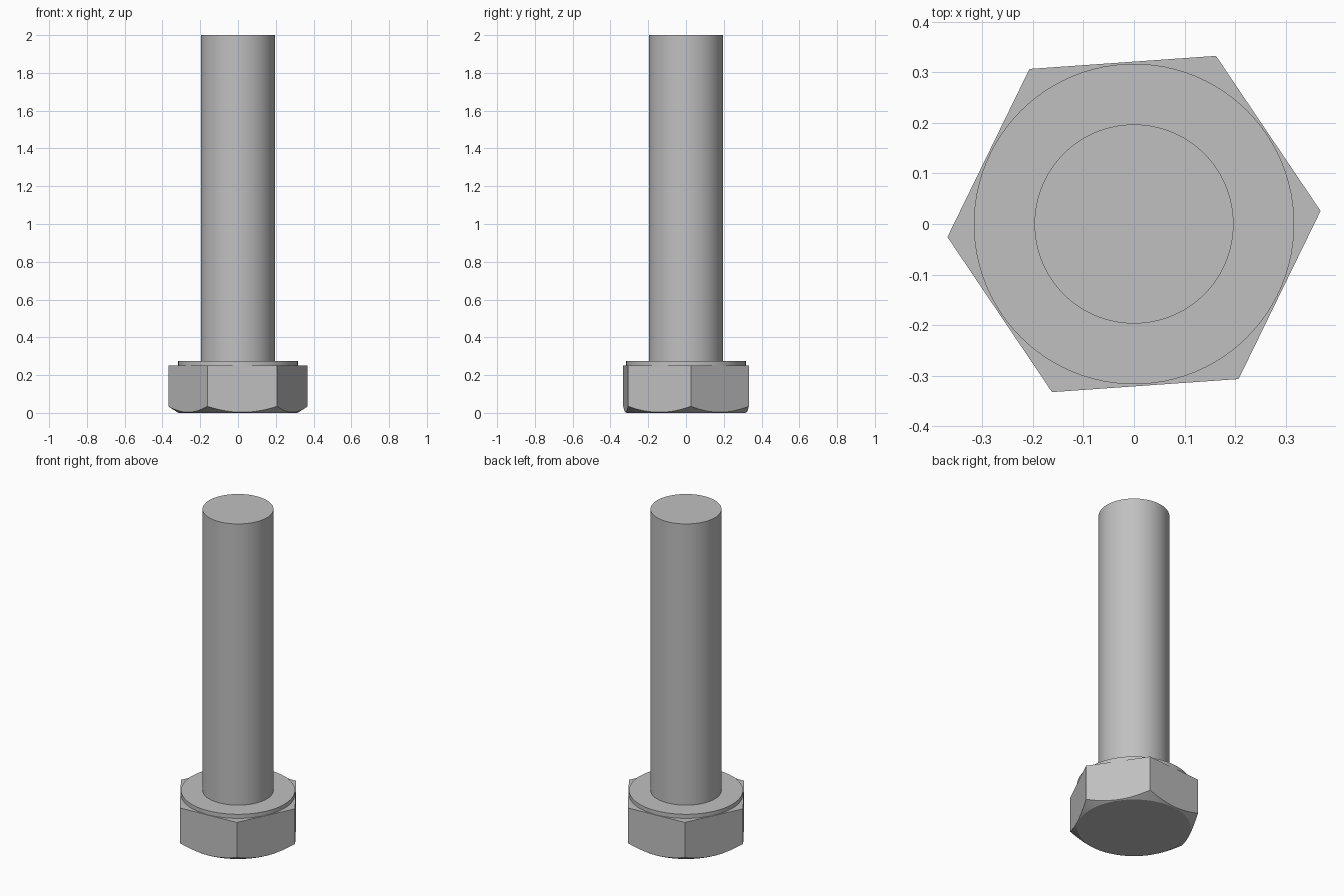
import bpy, bmesh
from math import cos, sin, pi, radians

if "Cube" in bpy.data.objects:
    bpy.data.objects.remove(bpy.data.objects["Cube"], do_unlink=True)

HEX_R, TURN = 0.37, radians(4)          # head corner radius and rotation
HEAD_TOP, COLLAR_TOP, TIP = 0.25, 0.275, 2.0
CHAMFER_R, SLOPE = 0.315, 0.63
STEPS = 16                              # chamfer segments per head side

steel = bpy.data.materials.new("steel_grey")
steel.use_nodes = True
colour = (0.53, 0.53, 0.53, 1)
steel.diffuse_color = colour
steel.node_tree.nodes["Principled BSDF"].inputs["Base Color"].default_value = colour


def finish(name, bm):
    """Turn a bmesh into a smooth object that keeps its hard edges."""
    bmesh.ops.recalc_face_normals(bm, faces=bm.faces)
    mesh = bpy.data.meshes.new(name)
    bm.to_mesh(mesh)
    bm.free()
    for poly in mesh.polygons:
        poly.use_smooth = True
    mesh.set_sharp_from_angle(angle=radians(25))
    mesh.materials.append(steel)
    obj = bpy.data.objects.new(name, mesh)
    bpy.context.collection.objects.link(obj)
    return obj


def cylinder(name, radius, bottom, top):
    bm = bmesh.new()
    bmesh.ops.create_cone(bm, cap_ends=True, segments=96, radius1=radius,
                          radius2=radius, depth=top - bottom)
    bmesh.ops.translate(bm, verts=bm.verts, vec=(0, 0, (bottom + top) / 2))
    return finish(name, bm)


# Hexagonal head with a conical chamfer under it
bm = bmesh.new()
count = 6 * STEPS
inner, lower, upper = [], [], []
for i in range(count):
    a = TURN + 2 * pi * i / count
    off = (i % STEPS) / STEPS * pi / 3 - pi / 6
    r = HEX_R * cos(pi / 6) / cos(off)
    inner.append(bm.verts.new((CHAMFER_R * cos(a), CHAMFER_R * sin(a), 0)))
    lower.append(bm.verts.new((r * cos(a), r * sin(a), SLOPE * (r - CHAMFER_R))))
    if i % STEPS == 0:
        upper.append(bm.verts.new((r * cos(a), r * sin(a), HEAD_TOP)))
bm.faces.new(inner)
bm.faces.new(upper)
for i in range(count):
    j = (i + 1) % count
    bm.faces.new((inner[i], inner[j], lower[j], lower[i]))
for s in range(6):
    arc = [lower[(s * STEPS + k) % count] for k in range(STEPS + 1)]
    bm.faces.new(arc + [upper[(s + 1) % 6], upper[s]])
finish("hex_head", bm)

# Round bearing collar and plain shank
cylinder("collar", 0.317, HEAD_TOP, COLLAR_TOP)
cylinder("shank", 0.197, COLLAR_TOP, TIP)
